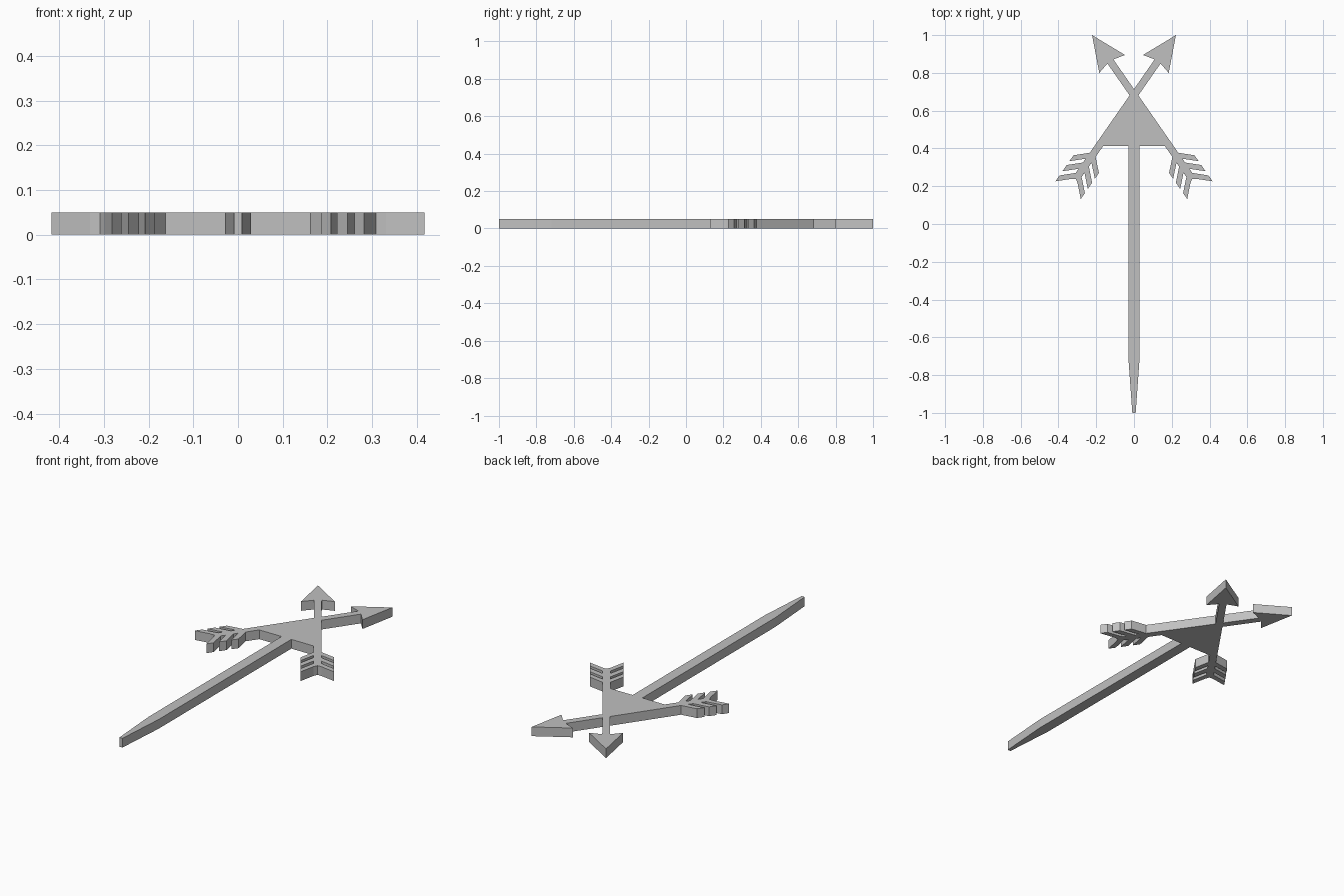
import bpy
import bmesh
from mathutils import Vector

if "Cube" in bpy.data.objects:
    bpy.data.objects.remove(bpy.data.objects["Cube"], do_unlink=True)

THICK = 0.05

grey = bpy.data.materials.new("plain grey")
grey.use_nodes = True
grey.diffuse_color = (0.53, 0.53, 0.53, 1)
grey.node_tree.nodes["Principled BSDF"].inputs["Base Color"].default_value = grey.diffuse_color


def plate(name, outline):
    """Extrude a flat outline upward from the ground."""
    bm = bmesh.new()
    face = bm.faces.new([bm.verts.new((p[0], p[1], 0)) for p in outline])
    ext = bmesh.ops.extrude_face_region(bm, geom=[face])
    top = [v for v in ext["geom"] if isinstance(v, bmesh.types.BMVert)]
    bmesh.ops.translate(bm, verts=top, vec=(0, 0, THICK))
    bmesh.ops.recalc_face_normals(bm, faces=bm.faces)
    mesh = bpy.data.meshes.new(name)
    bm.to_mesh(mesh)
    bm.free()
    mesh.materials.append(grey)
    obj = bpy.data.objects.new(name, mesh)
    bpy.context.collection.objects.link(obj)
    return obj


# One side of an arrow: (distance back from the tip, half width)
SHAFT, SPAN, SWEEP = 0.019, 0.082, 0.06
side = [(0.186, 0.083), (0.17, SHAFT)]
for start, end in ((0.832, 0.87), (0.895, 0.935), (0.962, 1.0)):
    side += [(start - SWEEP, SHAFT), (start, SPAN), (end, SPAN), (end - SWEEP, SHAFT)]
local = [(0, 0)] + side + [(0.928, 0)] + [(s, -w) for s, w in reversed(side)]

# Crossed arrows, mirrored about the centre line
back = Vector((-0.571, -0.821))
across = Vector((0.821, -0.571))
tip = Vector((0.222, 1.0))
arrow = [tip + back * s + across * w for s, w in local]
plate("left_pointing_arrow", arrow)
plate("right_pointing_arrow", [(-p.x, p.y) for p in arrow])

# Triangular web between the arrows
plate("triangle_web", [(0, 0.69), (-0.17, 0.414), (0.17, 0.414)])

# Long stake with a tapered end
half = [(0.029, 0.43), (0.029, -0.72), (0.009, -1.0)]
plate("stake", half + [(-x, y) for x, y in reversed(half)])
